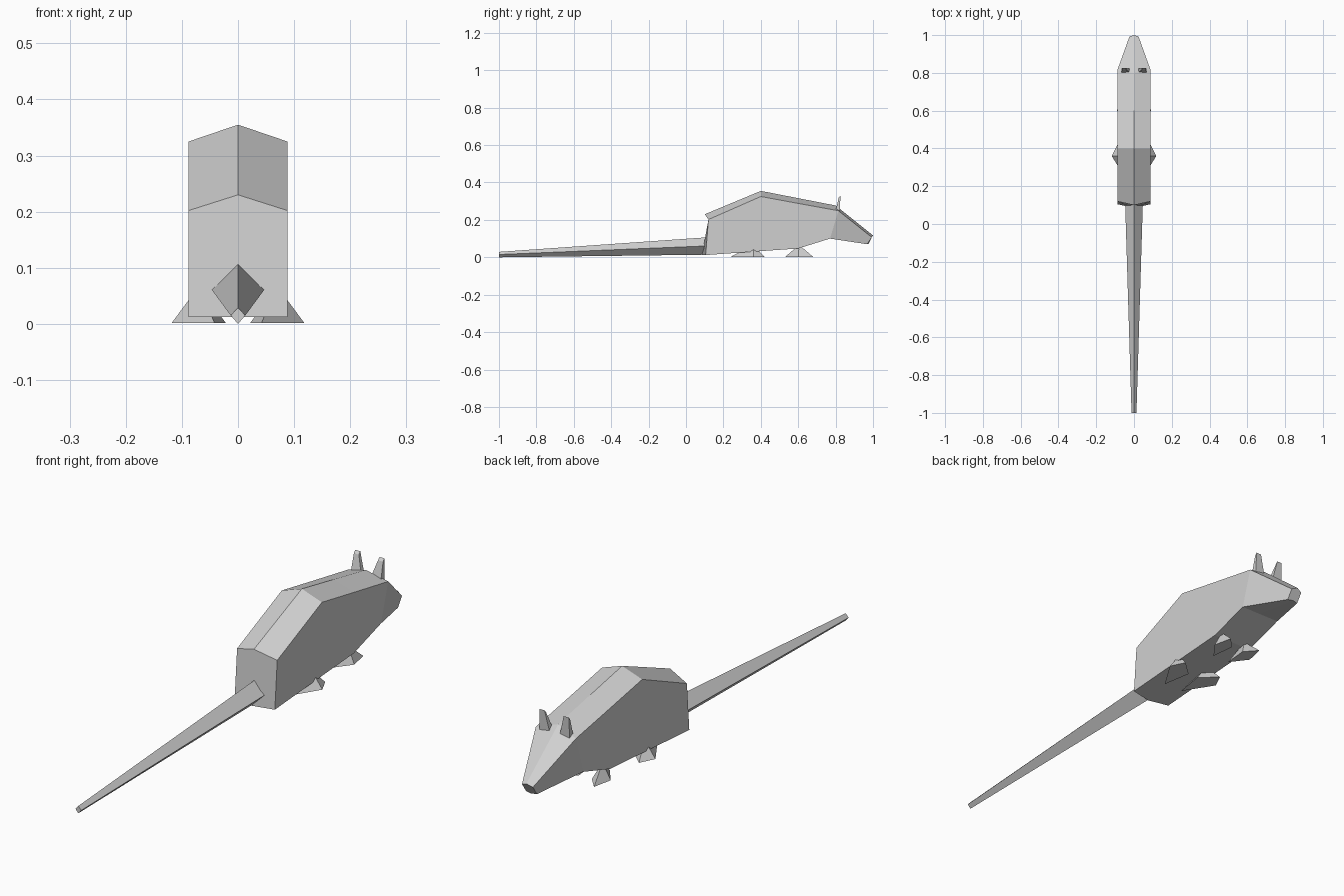
import bpy, bmesh

if "Cube" in bpy.data.objects:
    bpy.data.objects.remove(bpy.data.objects["Cube"])

fur = bpy.data.materials.new("grey_fur")
fur.diffuse_color = (0.63, 0.63, 0.63, 1)
fur.use_nodes = True
fur.node_tree.nodes["Principled BSDF"].inputs["Base Color"].default_value = fur.diffuse_color


def loft(name, rings):
    """Skin a list of equal-sized point rings and cap both ends."""
    bm = bmesh.new()
    loops = [[bm.verts.new(p) for p in ring] for ring in rings]
    n = len(loops[0])
    for a, b in zip(loops, loops[1:]):
        for i in range(n):
            j = (i + 1) % n
            bm.faces.new((a[i], a[j], b[j], b[i]))
    bm.faces.new(loops[0])
    bm.faces.new(loops[-1])
    bmesh.ops.recalc_face_normals(bm, faces=bm.faces)
    mesh = bpy.data.meshes.new(name)
    bm.to_mesh(mesh)
    bm.free()
    mesh.materials.append(fur)
    obj = bpy.data.objects.new(name, mesh)
    bpy.context.collection.objects.link(obj)
    return obj


def mirrored(name, rings):
    """Build a right part and its left twin."""
    for side, s in (("right", 1), ("left", -1)):
        loft(f"{side}_{name}", [[(s * x, y, z) for x, y, z in r] for r in rings])


# Body: half width, then (y, z) of ridge, shoulder edge, belly edge, belly centre
stations = [
    (0.088, (0.10, 0.230), (0.12, 0.202), (0.105, 0.012), (0.085, 0.012)),
    (0.088, (0.40, 0.355), (0.40, 0.325), (0.40, 0.033), (0.40, 0.033)),
    (0.088, (0.60, 0.316), (0.60, 0.288), (0.60, 0.047), (0.60, 0.047)),
    (0.088, (0.80, 0.277), (0.815, 0.249), (0.77, 0.100), (0.77, 0.100)),
    (0.024, (1.00, 0.117), (0.993, 0.107), (0.968, 0.070), (0.975, 0.070)),
]
loft("body", [[(0, *ridge), (w, *edge), (w, *belly), (0, *keel), (-w, *belly), (-w, *edge)]
              for w, ridge, edge, belly, keel in stations])

# Tail: tapering diamond section (y, half width, bottom, middle, top)
loft("tail", [[(0, y, lo), (w, y, mid), (0, y, hi), (-w, y, mid)]
              for y, w, lo, mid, hi in ((-1.0, 0.013, 0.0, 0.015, 0.029),
                                        (0.115, 0.047, 0.014, 0.061, 0.107))])

# Feet: four-sided soles narrowing upward into the belly
feet = {
    "rear_foot": ([(0.042, 0.238), (0.118, 0.36), (0.088, 0.42), (0.022, 0.36)], (0.07, 0.36)),
    "front_foot": ([(0.037, 0.53), (0.09, 0.60), (0.073, 0.68), (0.028, 0.63)], (0.058, 0.605)),
}
for name, (sole, top) in feet.items():
    upper = [(top[0] + 0.1 * (x - top[0]), top[1] + 0.1 * (y - top[1]), 0.06) for x, y in sole]
    mirrored(name, [[(x, y, 0.002) for x, y in sole], upper])

# Ears: thin upright tapered blades leaning forward
mirrored("ear", [
    [(0.020, 0.800, 0.25), (0.066, 0.800, 0.25), (0.066, 0.822, 0.24), (0.020, 0.822, 0.24)],
    [(0.042, 0.817, 0.32), (0.064, 0.817, 0.32), (0.064, 0.826, 0.33), (0.042, 0.826, 0.33)],
])
